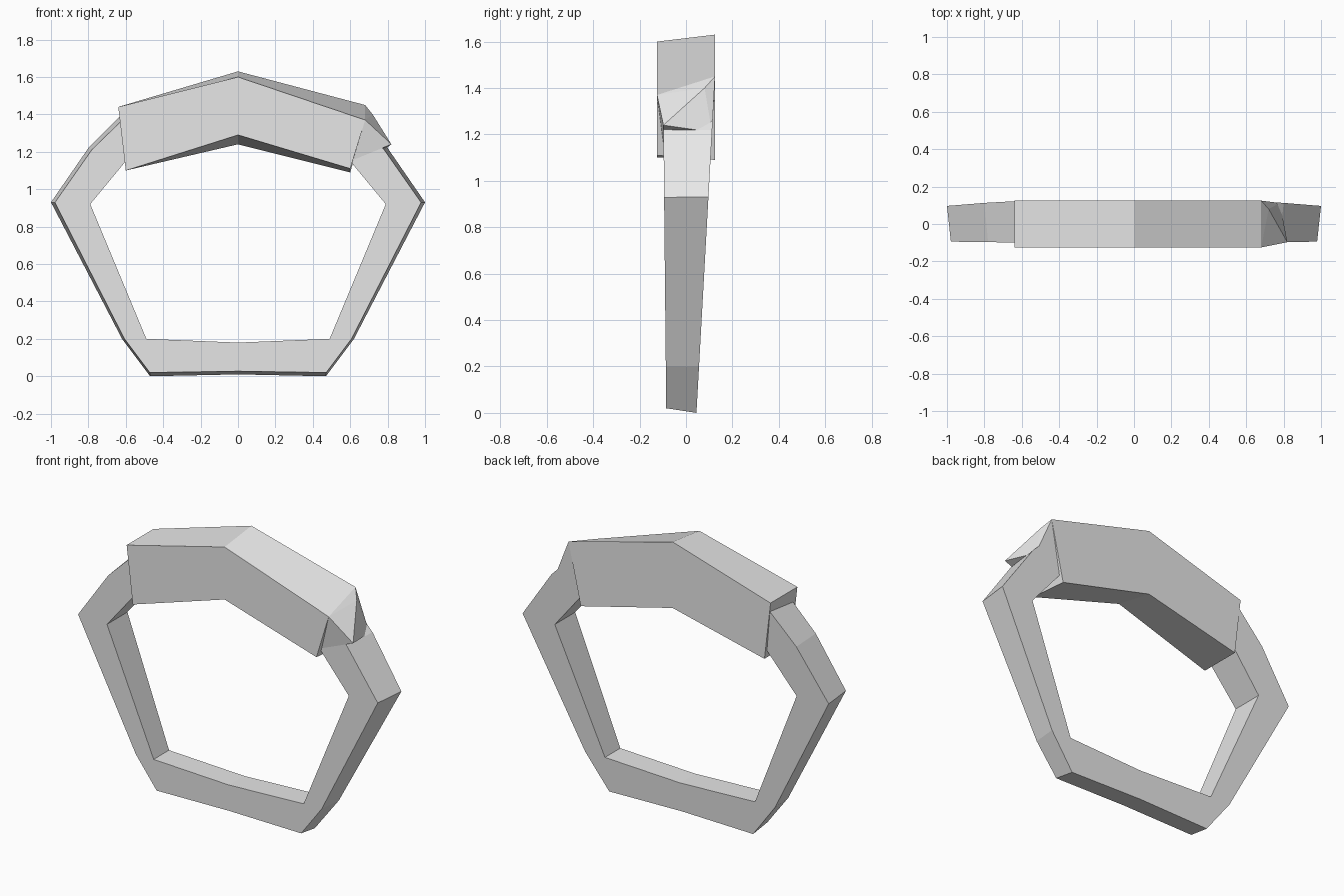
import bpy
import bmesh
from mathutils import Vector

default_cube = bpy.data.objects.get("Cube")
if default_cube:
    bpy.data.objects.remove(default_cube, do_unlink=True)

# One plain grey for the whole ring
grey = bpy.data.materials.new("plain grey")
grey.use_nodes = True
grey.diffuse_color = (.8, .8, .8, 1)
grey.node_tree.nodes["Principled BSDF"].inputs["Base Color"].default_value = grey.diffuse_color


def add_part(name, bm):
    """Turn a finished bmesh into a flat-shaded grey object."""
    bmesh.ops.recalc_face_normals(bm, faces=bm.faces[:])
    mesh = bpy.data.meshes.new(name)
    bm.to_mesh(mesh)
    bm.free()
    mesh.materials.append(grey)
    part = bpy.data.objects.new(name, mesh)
    bpy.context.collection.objects.link(part)


def loft(name, sections):
    """Skin a row of four-cornered sections, close both ends, weld shared corners."""
    bm = bmesh.new()
    rings = [[bm.verts.new(corner) for corner in section] for section in sections]
    for ring, following in zip(rings, rings[1:]):
        for corner in range(len(ring)):
            previous = corner - 1
            bm.faces.new((ring[previous], ring[corner], following[corner], following[previous]))
    bm.faces.new(rings[0])
    bm.faces.new(rings[-1])
    bmesh.ops.remove_doubles(bm, verts=bm.verts[:], dist=.001)
    add_part(name, bm)


def front_point(x, z):
    """Place a band corner on the front side, which leans out a little with height."""
    return Vector((x, -.085 - z / 100, z))


def back_point(x, z):
    """Place a band corner on the back side, which flares with height."""
    return Vector((x, .045 + z / 18, z))


def band_section(outer, inner, side):
    """Cross-section of the band; its outer front edge is slightly drawn in."""
    outer_x, outer_z = outer
    inner_x, inner_z = inner
    drawn_x = outer_x + (inner_x - outer_x) / 10
    drawn_z = outer_z + (inner_z - outer_z) / 10
    return (front_point(side * drawn_x, drawn_z), front_point(side * inner_x, inner_z),
            back_point(side * inner_x, inner_z), back_point(side * outer_x, outer_z))


# Slim band: half of its outline from the bottom up into the crown, then mirrored
outer_path = [(0, .01), (.47, 0), (.62, .2), (1, .93), (.8, 1.22), (.63, 1.39)]
inner_path = [(0, .18), (.49, .2), (.49, .2), (.79, .92), (.6, 1.15), (.5, 1.2)]
outline = list(zip(outer_path, inner_path))
left_half = [band_section(outer, inner, 1) for outer, inner in outline]
right_half = [band_section(outer, inner, -1) for outer, inner in outline[1:]]
loft("band", right_half[::-1] + left_half)


def crown_section(top_x, bottom_x, top, bottom, top_tilt, bottom_tilt):
    """Cross-section of the crown; tilts lift the back edges above the front ones."""
    depth = Vector((0, .125, 0))
    upper = Vector((top_x, 0, top))
    lower = Vector((bottom_x, 0, bottom))
    return (upper - depth, lower - depth,
            lower + depth + Vector((0, 0, bottom_tilt)),
            upper + depth + Vector((0, 0, top_tilt)))


# Heavy chevron-shaped crown, twisted at its left end
crown_left_end = crown_section(.68, .6, 1.37, 1.11, .08, -.02)
loft("crown", [
    crown_section(-.64, -.6, 1.44, 1.1, 0, 0),
    crown_section(0, 0, 1.6, 1.29, .03, -.05),
    crown_left_end,
])

# Faceted collar that blends the left of the crown into the band
collar = bmesh.new()
collar_points = [crown_left_end[0], crown_left_end[-1],
                 front_point(.82, 1.24), front_point(.72, 1.32), front_point(.6, 1.15),
                 back_point(.78, 1.21), back_point(.6, 1.15), Vector((.72, .08, 1.4))]
for point in collar_points:
    collar.verts.new(point)
hull = bmesh.ops.convex_hull(collar, input=collar.verts[:])
unused = [v for v in hull["geom_interior"] if isinstance(v, bmesh.types.BMVert)]
bmesh.ops.delete(collar, geom=unused, context="VERTS")
add_part("collar", collar)
